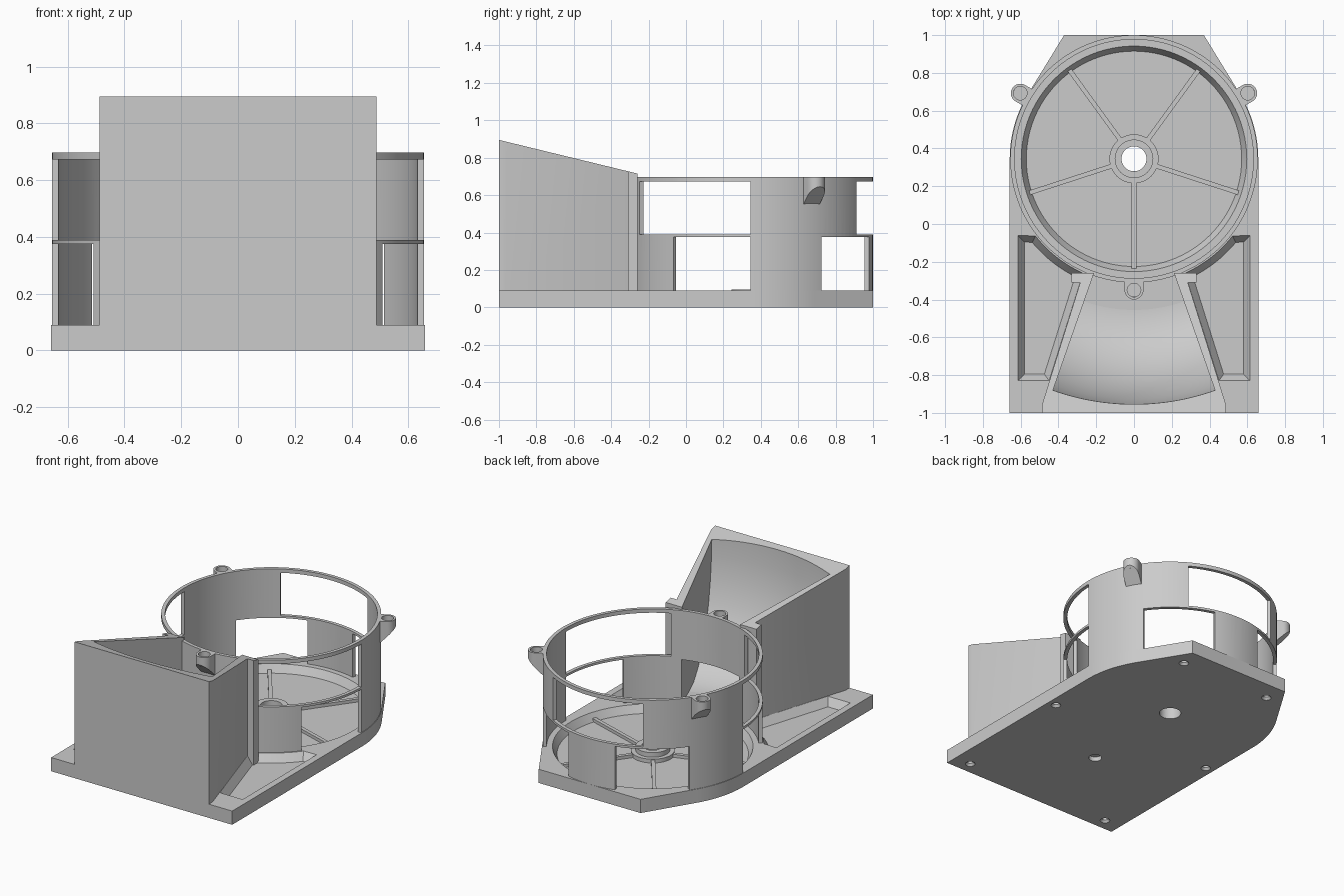
import bpy, bmesh
from math import sin, cos, radians, pi
from mathutils import Vector

old = bpy.data.objects.get("Cube")
if old:
    bpy.data.objects.remove(old)

CY = 0.345          # ring axis on y
PLATE = 0.09        # plate thickness
FLOOR = 0.04        # depth of the recessed floors

grey = bpy.data.materials.new("light_grey")
grey.use_nodes = True
grey.diffuse_color = (0.6, 0.6, 0.6, 1)
grey.node_tree.nodes["Principled BSDF"].inputs["Base Color"].default_value = (0.6, 0.6, 0.6, 1)


def finish(name, bm):
    bmesh.ops.remove_doubles(bm, verts=bm.verts, dist=1e-5)
    bmesh.ops.recalc_face_normals(bm, faces=bm.faces)
    mesh = bpy.data.meshes.new(name)
    bm.to_mesh(mesh)
    bm.free()
    mesh.materials.append(grey)
    ob = bpy.data.objects.new(name, mesh)
    bpy.context.collection.objects.link(ob)
    return ob


def loft(name, low, high):
    """Closed solid between two matching 3D outlines."""
    bm = bmesh.new()
    a = [bm.verts.new(p) for p in low]
    b = [bm.verts.new(p) for p in high]
    n = len(a)
    for i in range(n):
        j = (i + 1) % n
        bm.faces.new((a[i], a[j], b[j], b[i]))
    bm.faces.new(a[::-1])
    bm.faces.new(b)
    return finish(name, bm)


def prism(name, pts, z0, z1):
    return loft(name, [(x, y, z0) for x, y in pts], [(x, y, z1) for x, y in pts])


def spin(name, profile, centre=(0, CY), a0=0, a1=360, steps=96):
    """Turn a closed (radius, z) profile about a vertical axis."""
    bm = bmesh.new()
    full = a1 - a0 == 360
    rows = []
    for i in range(steps if full else steps + 1):
        t = radians(a0 + (a1 - a0) * i / steps)
        rows.append([bm.verts.new((centre[0] + r * cos(t), centre[1] + r * sin(t), z))
                     for r, z in profile])
    n = len(profile)
    for i in range(steps):
        p, q = rows[i], rows[(i + 1) % len(rows)]
        for k in range(n):
            m = (k + 1) % n
            if profile[k][0] or profile[m][0]:
                bm.faces.new((p[k], q[k], q[m], p[m]))
    if not full:
        bm.faces.new(rows[0])
        bm.faces.new(rows[-1][::-1])
    return finish(name, bm)


def box_profile(r0, r1, z0, z1):
    return [(r0, z0), (r1, z0), (r1, z1), (r0, z1)]


def cut(ob, *cutters):
    for c in cutters:
        c.hide_render = True
        mod = ob.modifiers.new("cut", 'BOOLEAN')
        mod.operation = 'DIFFERENCE'
        mod.solver = 'EXACT'
        mod.object = c
        bpy.context.view_layer.objects.active = ob
        bpy.ops.object.modifier_apply(modifier=mod.name)
        bpy.data.objects.remove(c)


def arc(r, a0, a1, n):
    return [(r * cos(radians(a0 + (a1 - a0) * i / n)),
             CY + r * sin(radians(a0 + (a1 - a0) * i / n))) for i in range(n + 1)]


def inset(pts, d):
    """Mitred inset of a counter-clockwise outline."""
    out = []
    for i, p in enumerate(pts):
        p = Vector(p)
        e = (p - Vector(pts[i - 1])).normalized()
        f = (Vector(pts[(i + 1) % len(pts)]) - p).normalized()
        n, m = Vector((-e.y, e.x)), Vector((-f.y, f.x))
        out.append(tuple(p + (n + m) * d / (1 + n.dot(m))))
    return out


def flip(pts):
    return [(-x, y) for x, y in pts][::-1]


# Base plate: square front, rounded sides, tapered back
side = [(0.658, -1)] + arc(0.658, 0, 31, 14) + [(0.37, 1)]
base = prism("base_plate", side + flip(side), 0, PLATE)
cut(base, spin("recess", [(0, FLOOR), (0.57, FLOOR), (0.597, PLATE), (0.597, 0.2), (0, 0.2)]))

# Chamfered pockets either side of the duct
pocket = [(0.449, -0.83), (0.615, -0.83), (0.615, -0.06)] + arc(0.662, -38, -66, 10)
for pts in (pocket, flip(pocket)):
    low = inset(pts, 0.035)
    cut(base, loft("pocket", [(x, y, FLOOR) for x, y in low],
                   [(x, y, PLATE + 0.001) for x, y in pts]))

# Shaft hole, cable hole and blind screw holes underneath
cut(base, spin("shaft_hole", box_profile(0, 0.066, -0.1, 0.2), steps=40),
    spin("cable_hole", box_profile(0, 0.04, -0.1, 0.2), (0, -0.37), steps=32))
for s in (-1, 1):
    for x, y in ((0.33, 0.87), (0.6, -0.03), (0.54, -0.92)):
        cut(base, spin("screw_hole", [(0, -0.1), (0.03, -0.1), (0.03, 0), (0.018, 0.015),
                                      (0.018, 0.03), (0, 0.03)], (s * x, y), steps=20))

# Hub and five floor ribs
parts = [base]
parts.append(spin("hub", [(0.066, 0.01), (0.13, 0.01), (0.13, 0.065), (0.102, 0.065),
                          (0.102, 0.095), (0.066, 0.095)], steps=48))
for k in range(5):
    t = radians(-90 + 72 * k)
    u, v = Vector((cos(t), sin(t))), Vector((-sin(t), cos(t)))
    c = Vector((0, CY))
    rib = [c + u * r + v * w for r, w in
           ((0.11, -0.012), (0.582, -0.012), (0.582, 0.012), (0.11, 0.012))]
    parts.append(prism("floor_rib", [tuple(p) for p in rib], 0.02, 0.06))

# Ring wall with upper and lower windows and the duct mouth
ring = spin("ring_wall", box_profile(0.632, 0.655, 0.08, 0.697), steps=128)
upper, lower = (0.39, 0.672), (PLATE, 0.375)
windows = [(-65, 0, upper), (60, 120, upper), (180, 245, upper),
           (-39, 0, lower), (35.5, 75, lower), (105, 144.5, lower),
           (180, 219, lower), (-109.3, -70.7, lower)]
for a0, a1, (z0, z1) in windows:
    cut(ring, spin("window", box_profile(0.5, 0.75, z0, z1), a0=a0, a1=a1, steps=24))
parts.append(ring)

# Outlet duct: sloped-top block hollowed by a scooped sector
half = [(0.2, -0.26), (0.33, -0.26), (0.33, -0.31), (0.285, -0.31), (0.488, -0.96), (0.488, -1)]
outline = flip(half) + half
outline = outline[::-1]
duct = loft("outlet_duct", [(x, y, 0.03) for x, y in outline],
            [(x, y, 0.895 - 0.243 * (y + 1)) for x, y in outline])
scoop = [(0.5, PLATE), (0.8, PLATE), (0.9, 0.107), (1.0, 0.16), (1.09, 0.24), (1.17, 0.35),
         (1.23, 0.48), (1.27, 0.62), (1.293, 0.76), (1.3, 0.9), (1.3, 1.1), (0.5, 1.1)]
cut(duct, spin("scoop", scoop, a0=-109.3, a1=-70.7, steps=32),
    spin("bore", box_profile(0, 0.634, -0.1, 1.1), steps=128))
parts.append(duct)

# Three screw bosses with slanted undersides
for deg in (30, 150, 270):
    t = radians(deg)
    shape = [(0.64, 0.05)] + [(0.695 + 0.05 * sin(pi * i / 16), 0.05 * cos(pi * i / 16))
                              for i in range(17)] + [(0.64, -0.05)]
    pos = [(r * cos(t) - w * sin(t), CY + r * sin(t) + w * cos(t), r) for r, w in shape]
    boss = loft("screw_boss", [(x, y, r - 0.1) for x, y, r in pos],
                [(x, y, 0.697) for x, y, r in pos])
    cut(boss, spin("boss_hole", box_profile(0, 0.036, 0.63, 0.8),
                   (0.695 * cos(t), CY + 0.695 * sin(t)), steps=28))
    parts.append(boss)

# Smooth the curved walls, keep the edges crisp
bpy.ops.object.select_all(action='DESELECT')
for ob in parts:
    ob.select_set(True)
bpy.context.view_layer.objects.active = base
bpy.ops.object.shade_smooth_by_angle(angle=radians(25))
